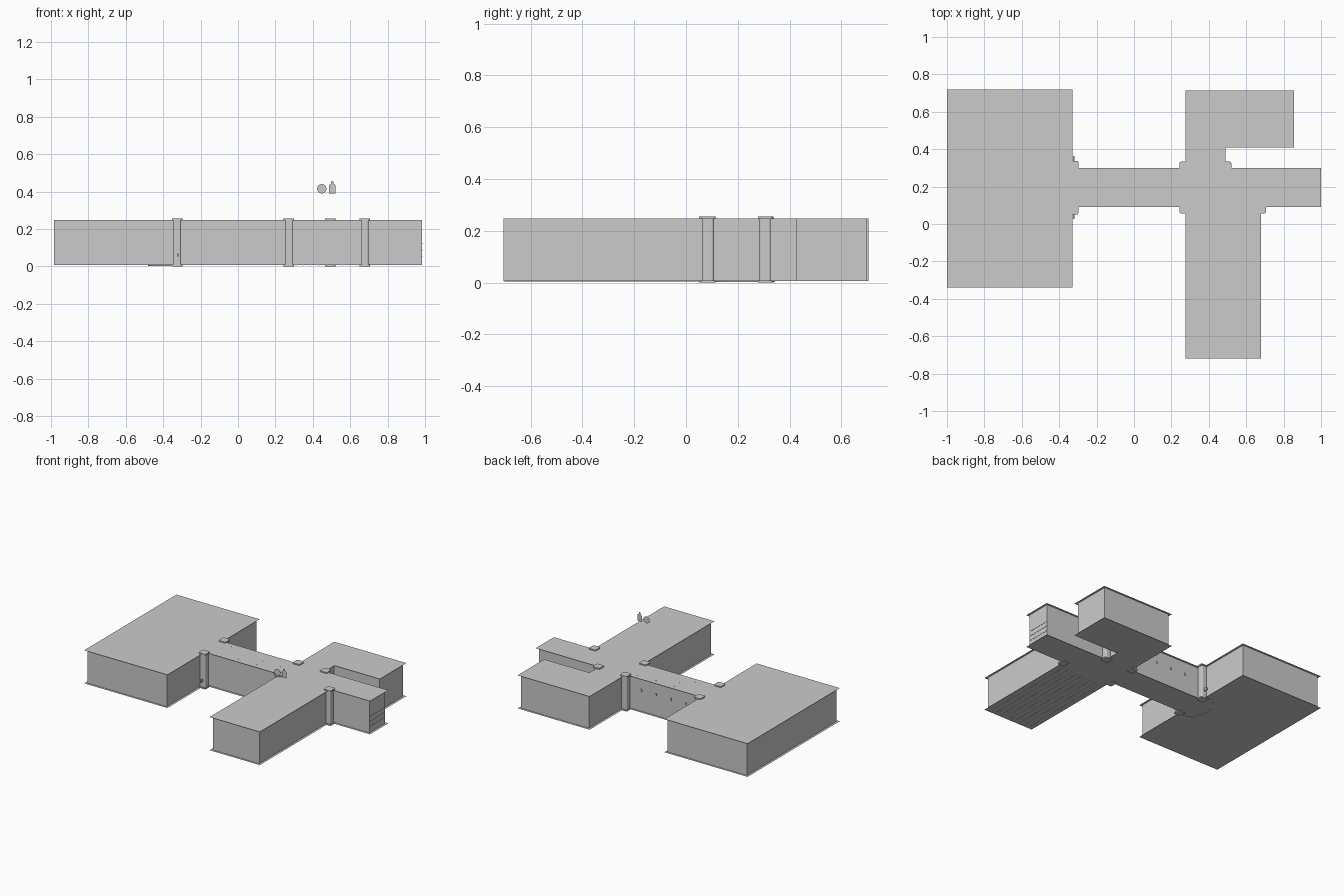
import bpy, bmesh, math

if "Cube" in bpy.data.objects:
    bpy.data.objects.remove(bpy.data.objects["Cube"])

FLOOR, CEIL, INSET = 0.006, 0.247, 0.016


def finish(bm, name):
    bmesh.ops.recalc_face_normals(bm, faces=bm.faces)
    me = bpy.data.meshes.new(name)
    bm.to_mesh(me)
    bm.free()
    ob = bpy.data.objects.new(name, me)
    bpy.context.collection.objects.link(ob)
    return ob


def sheet(name, pts):
    bm = bmesh.new()
    bm.faces.new([bm.verts.new(p) for p in pts])
    return finish(bm, name)


def add_prism(bm, pts, z0, z1):
    f = bm.faces.new([bm.verts.new((x, y, z0)) for x, y in pts])
    new = bmesh.ops.extrude_face_region(bm, geom=[f], use_keep_orig=True)["geom"]
    bmesh.ops.translate(bm, vec=(0, 0, z1 - z0),
                        verts=[v for v in new if isinstance(v, bmesh.types.BMVert)])


def rect(cx, cy, hx, hy):
    return [(cx - hx, cy - hy), (cx + hx, cy - hy), (cx + hx, cy + hy), (cx - hx, cy + hy)]


def rounded(cx, cy, h, r, n=4):
    pts = []
    for k, (sx, sy) in enumerate([(1, 1), (-1, 1), (-1, -1), (1, -1)]):
        for i in range(n + 1):
            a = math.pi / 2 * (k + i / n)
            pts.append((cx + sx * (h - r) + r * math.cos(a), cy + sy * (h - r) + r * math.sin(a)))
    return pts


def inset(pts, d):
    # inward offset of a counter-clockwise right-angled outline
    out = []
    for i, (x, y) in enumerate(pts):
        ox, oy = 0, 0
        for (ax, ay), (bx, by) in ((pts[i - 1], (x, y)), ((x, y), pts[(i + 1) % len(pts)])):
            l = math.hypot(bx - ax, by - ay)
            ox -= (by - ay) / l * d
            oy += (bx - ax) / l * d
        out.append((x + ox, y + oy))
    return out


# floor plan shared by floor, ceiling and walls
plan = [(-1, -.34), (-.33, -.34), (-.33, .09), (.275, .09), (.275, -.72), (.68, -.72),
        (.68, .09), (1, .09), (1, .30), (.49, .30), (.49, .41), (.855, .41),
        (.855, .715), (.275, .715), (.275, .30), (-.33, .30), (-.33, .72), (-1, .72)]
sheet("floor", [(x, y, FLOOR) for x, y in plan])
sheet("ceiling", [(x, y, CEIL) for x, y in plan])

# walls set in from the floor edge
bm = bmesh.new()
line = inset(plan, INSET)
lo = [bm.verts.new((x, y, FLOOR)) for x, y in line]
hi = [bm.verts.new((x, y, CEIL)) for x, y in line]
for i in range(len(line)):
    j = (i + 1) % len(line)
    bm.faces.new((lo[i], lo[j], hi[j], hi[i]))
finish(bm, "walls")

# corner columns with base and cap
corners = [(-.326, .078), (-.326, .31), (.272, .085), (.272, .305), (.492, .305), (.677, .085)]
for i, (x, y) in enumerate(corners):
    bm = bmesh.new()
    add_prism(bm, rounded(x, y, .022, .009), .008, .247)
    add_prism(bm, rounded(x, y, .028, .008), 0, .009)
    add_prism(bm, rounded(x, y, .028, .008), .246, .255)
    finish(bm, f"column_{i + 1}")

# small brackets beside the large room's entrance
bm = bmesh.new()
for y in (.04, .35):
    add_prism(bm, rect(-.322, y, .004, .013), .052, .07)
finish(bm, "entrance_brackets")

# half-round threshold strip under the large room's floor
bm = bmesh.new()
arc = [math.pi * (.5 + i / 20) for i in range(21)]
ring = [(-.33 + r * math.cos(a), .194 + r * math.sin(a))
        for r, seq in ((.15, arc), (.13, arc[::-1])) for a in seq]
add_prism(bm, ring, .003, .008)
finish(bm, "threshold_arc")

# plank seams under the long room
bm = bmesh.new()
for i in range(9):
    add_prism(bm, rect(.31 + i * .041, -.33, .0015, .37), .005, .0065)
finish(bm, "plank_seams")

# wall lamps along the corridor, ceiling spots and end-wall slats
bm = bmesh.new()
for i in range(4):
    add_prism(bm, rect(-.2 + i * .12, .286, .004, .004), .15, .168)
finish(bm, "wall_lamps")
bm = bmesh.new()
for i in range(7):
    for y in (.13, .195, .26):
        add_prism(bm, rounded(-.24 + i * .075, y, .003, .002, 2), .245, .2475)
finish(bm, "ceiling_spots")
bm = bmesh.new()
for z in (.05, .085, .12):
    add_prism(bm, rect(.984, .195, .002, .08), z, z + .004)
finish(bm, "end_wall_slats")

# flat floating markers: disc and pawn shape
sheet("disc_marker", [(.448 + .025 * math.cos(a * math.pi / 16), -.187,
                       .415 + .025 * math.sin(a * math.pi / 16)) for a in range(32)])
half = [(.018, .39), (.018, .43), (.015, .438), (.007, .442), (.007, .453), (.004, .456)]
sheet("pawn_marker", [(.504 + x, -.187, z) for x, z in half]
      + [(.504 - x, -.187, z) for x, z in reversed(half)])
